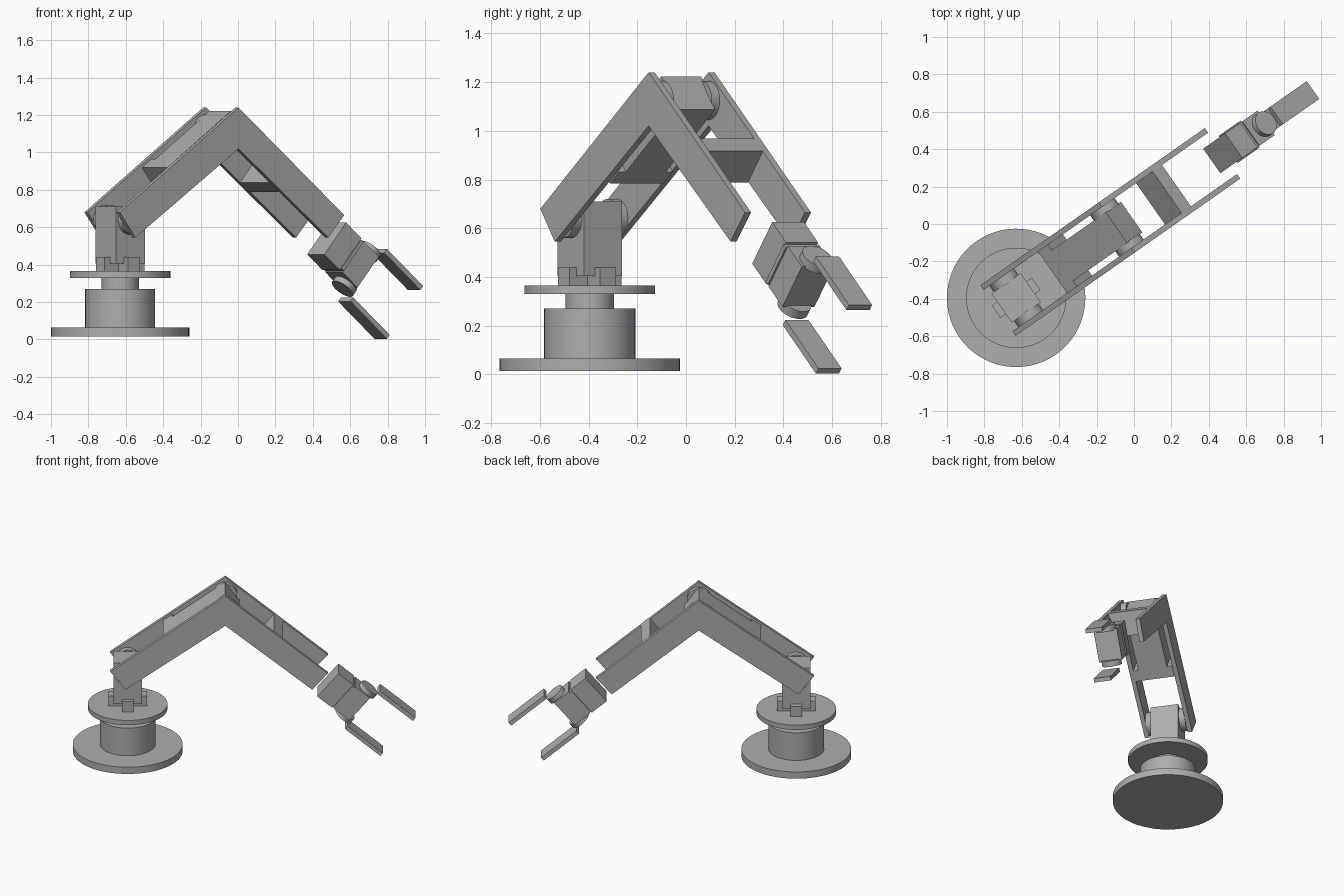
import bpy, bmesh, math
from mathutils import Matrix, Vector

if "Cube" in bpy.data.objects:
    bpy.data.objects.remove(bpy.data.objects["Cube"])

grey = bpy.data.materials.new("machine_grey")
grey.diffuse_color = (0.42, 0.42, 0.42, 1)
grey.use_nodes = True
grey.node_tree.nodes["Principled BSDF"].inputs["Base Color"].default_value = grey.diffuse_color

# Arm frame: s runs along the arm, v across it, z up
YAW = math.radians(35)
ARM = Matrix.Translation((-0.63, -0.395, 0)) @ Matrix.Rotation(YAW, 4, 'Z')


def finish(bm, name, smooth=False):
    bmesh.ops.recalc_face_normals(bm, faces=bm.faces)
    me = bpy.data.meshes.new(name)
    bm.to_mesh(me)
    bm.free()
    me.materials.append(grey)
    ob = bpy.data.objects.new(name, me)
    bpy.context.collection.objects.link(ob)
    if smooth:
        bpy.ops.object.select_all(action='DESELECT')
        ob.select_set(True)
        bpy.context.view_layer.objects.active = ob
        bpy.ops.object.shade_smooth_by_angle(angle=math.radians(35))
    return ob


def side_prism(name, profile, v0, v1):
    """Side profile in (s, z), extruded across the arm from v0 to v1."""
    bm = bmesh.new()
    face = bm.faces.new([bm.verts.new((s, v0, z)) for s, z in profile])
    ext = bmesh.ops.extrude_face_region(bm, geom=[face])
    new = [g for g in ext["geom"] if isinstance(g, bmesh.types.BMVert)]
    bmesh.ops.translate(bm, verts=new, vec=(0, v1 - v0, 0))
    bm.transform(ARM)
    return finish(bm, name)


def cylinder(name, p0, p1, r, scale=(1, 1)):
    """Cylinder between two points of the arm frame."""
    p0, p1 = Vector(p0), Vector(p1)
    d = p1 - p0
    rot = d.to_track_quat('Z', 'Y').to_matrix().to_4x4()
    bm = bmesh.new()
    bmesh.ops.create_cone(bm, cap_ends=True, segments=64, radius1=r, radius2=r, depth=d.length)
    bmesh.ops.scale(bm, vec=(scale[0], scale[1], 1), verts=bm.verts)
    bm.transform(ARM @ Matrix.Translation((p0 + p1) / 2) @ rot)
    return finish(bm, name, True)


def rect(origin, angle, a0, a1, n0, n1):
    """Tilted rectangle in the (s, z) plane; a along the link, n normal to it."""
    c, s = math.cos(angle), math.sin(angle)
    return [(origin[0] + a * c - n * s, origin[1] + a * s + n * c)
            for a, n in ((a0, n0), (a1, n0), (a1, n1), (a0, n1))]


# Turntable base
cylinder("base_plate", (0, 0, 0.015), (0, 0, 0.065), 0.37)
cylinder("base_drum", (0, 0, 0.065), (0, 0, 0.27), 0.187)
cylinder("base_neck", (0, 0, 0.27), (0, 0, 0.33), 0.1)
cylinder("turntable", (0, 0, 0.33), (0, 0, 0.365), 0.268)

# Shoulder: cross foot, post and pivot caps
side_prism("foot_along", rect((0, 0), 0, -0.13, 0.13, 0.365, 0.44), -0.04, 0.04)
side_prism("foot_across", rect((0, 0), 0, -0.04, 0.04, 0.365, 0.44), -0.13, 0.13)
side_prism("shoulder_post", rect((0, 0), 0, -0.095, 0.095, 0.405, 0.71), -0.095, 0.095)
for sign, side in ((-1, "near"), (1, "far")):
    cylinder("shoulder_cap_" + side, (0, sign * 0.09, 0.64), (0, sign * 0.135, 0.64), 0.08)

# Side rails, mitred at the elbow
upper = [(-0.118, 0.68), (-0.015, 0.545), (0.657, 1.02), (0.657, 1.24)]
fore = [(0.657, 1.24), (0.657, 1.02), (1.243, 0.545), (1.347, 0.665)]
for sign, side in ((-1, "near"), (1, "far")):
    side_prism("upper_arm_rail_" + side, upper, sign * 0.135, sign * 0.165)
    side_prism("forearm_rail_" + side, fore, sign * 0.135, sign * 0.165)
    cylinder("elbow_cap_" + side, (0.657, sign * 0.095, 1.125), (0.657, sign * 0.135, 1.125), 0.08)

# Upper arm cross block and the elbow body running up from it
UP = math.radians(36)
start = (0.238, 0.92)
side_prism("upper_arm_cross_block", rect(start, UP, 0, 0.078, -0.168, 0), -0.135, 0.135)
side_prism("elbow_body", rect(start, UP, 0.078, 0.515, -0.168, 0), -0.1, 0.1)

# Forearm cross block
DOWN = math.radians(-40)
side_prism("forearm_cross_block", rect((0.985, 0.968), DOWN, 0, 0.08, -0.168, 0), -0.135, 0.135)

# Hand: wrist box, flange, knuckle box and pivot discs
H = (1.348, 0.54)
side_prism("wrist_box", rect(H, DOWN, 0, 0.13, -0.111, 0.111), -0.08, 0.08)
side_prism("wrist_flange", rect(H, DOWN, 0.13, 0.15, -0.1, 0.1), -0.088, 0.088)
side_prism("knuckle_box", rect(H, DOWN, 0.15, 0.28, -0.108, 0.108), -0.08, 0.08)


def hand_point(a, n):
    c, s = math.cos(DOWN), math.sin(DOWN)
    return (H[0] + a * c - n * s, 0, H[1] + a * s + n * c)


for sign, side in ((-1, "lower"), (1, "upper")):
    cylinder("knuckle_disc_" + side, hand_point(0.252, sign * 0.1), hand_point(0.252, sign * 0.14), 0.067)
    side_prism("finger_" + side, rect(H, DOWN, 0.305, 0.615, sign * 0.156, sign * 0.184), -0.058, 0.058)
